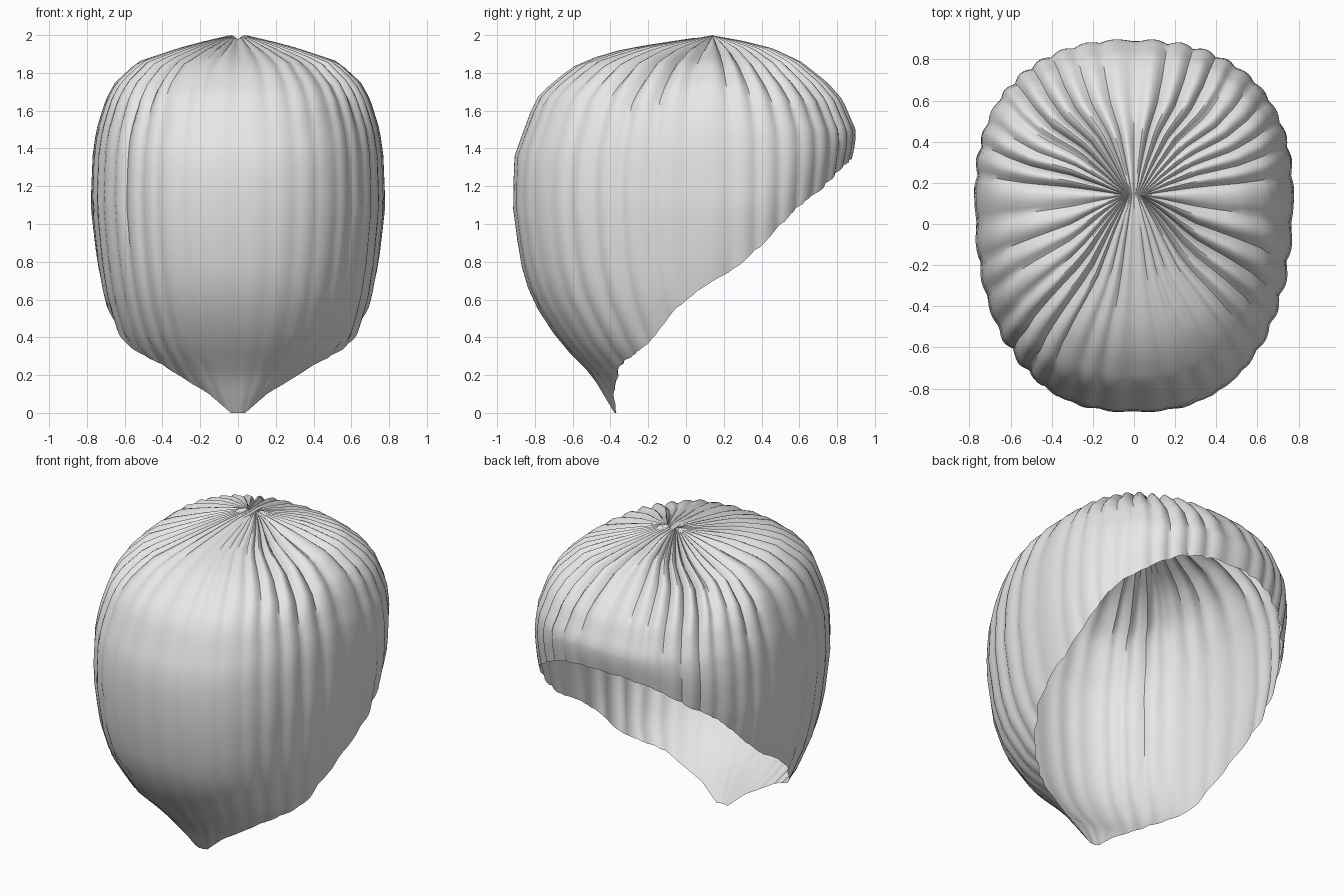
import bpy
import bmesh
import math
import random

default_cube = bpy.data.objects.get("Cube")
if default_cube:
    bpy.data.objects.remove(default_cube, do_unlink=True)

random.seed(4)
CENTRE_Y = 0.14
PLEATS = 38
STEPS = 6            # columns per pleat
COLUMNS = PLEATS * STEPS
ROWS = 26

# Height, front reach, back reach, half width
PROFILE = [
    (2.0, -.14, .14, .04), (1.97, .06, .3, .17), (1.93, .32, .46, .32),
    (1.86, .56, .61, .53), (1.75, .71, .75, .65), (1.66, .8, .83, .7),
    (1.5, .86, .9, .75), (1.36, .91, .91, .77), (1.1, .92, .91, .78),
    (.8, .88, .9, .75), (.6, .82, .85, .72), (.37, .67, .75, .65),
    (.2, .5, .6, .5), (.1, .44, .5, .35), (0, .38, .4, .2),
]
# Opening edge seen from the side: height, y
OPENING = [
    (0, -.375), (.1, -.39), (.25, -.36), (.37, -.2), (.53, -.08), (.65, .06),
    (.77, .27), (.88, .4), (1.08, .6), (1.2, .76), (1.31, .87), (1.36, .93),
]


def lerp(a, b, t):
    return a + (b - a) * t


def section(s):
    """Profile row at s, running from the crown down to the tip."""
    f = s * (len(PROFILE) - 1)
    i = min(int(f), len(PROFILE) - 2)
    return [lerp(a, b, f - i) for a, b in zip(PROFILE[i], PROFILE[i + 1])]


def opening_y(z):
    for (z0, y0), (z1, y1) in zip(OPENING, OPENING[1:]):
        if z <= z1:
            return lerp(y0, y1, (z - z0) / (z1 - z0))
    return 2


def signed_power(v, e):
    return math.copysign(abs(v) ** e, v)


def hull_point(angle, s):
    """Smooth hood surface, angle zero facing the front."""
    z, front, back, half = section(s)
    e = 2 / (2 + .4 * min(1, z / .8))
    side = signed_power(math.sin(angle), e)
    along = signed_power(math.cos(angle), e)
    reach = front + CENTRE_Y if along > 0 else back - CENTRE_Y
    return half * side, CENTRE_Y - reach * along, z


def edge_parameter(angle):
    """How far down the surface runs before it meets the opening."""
    last = 0
    for k in range(1, 401):
        s = k / 400
        x, y, z = hull_point(angle, s)
        if y > opening_y(z) + .006:
            return last
        last = s
    return 1


# Pleat depths, shallower across the broad front panel
depths = []
for p in range(PLEATS):
    facing = math.cos(p / PLEATS * math.tau)
    depths.append(random.uniform(.6, 1.3) * (.4 if facing > .85 else 1))


def valley(column):
    """Sharp crease between rounded pleats: one in the crease, zero on top."""
    p, step = divmod(column, STEPS)
    ridge = abs(math.sin(math.pi * step / STEPS))
    depth = depths[p] if step else min(depths[p], depths[p - 1])
    return (1 - ridge) * depth


bm = bmesh.new()
grid = []
for c in range(COLUMNS):
    angle = c / COLUMNS * math.tau
    end = edge_parameter(angle)
    crease = valley(c)
    line = []
    for r in range(ROWS + 1):
        t = r / ROWS
        x, y, z = hull_point(angle, end * t)
        radius = math.hypot(x, y - CENTRE_Y)
        # Gathered folds on the crown, flutes on the walls
        crown = max(0, min(1, (z - 1.45) / .4))
        shrink = 1 - crease * lerp(.02, .035, crown)
        z -= crease * crown * .035 * min(1, radius / .25)
        # Hem turns inward at the sides and back
        hem = max(0, (t - .84) / .16) ** 2
        shrink -= .04 * hem * max(0, min(1, .4 - math.cos(angle)))
        x *= shrink
        y = CENTRE_Y + (y - CENTRE_Y) * shrink
        # Small notch between the two gathers
        z -= .025 * max(0, 1 - abs(x) / .03) * max(0, 1 - radius / .1)
        line.append(bm.verts.new((x, y, z)))
    grid.append(line)

for c in range(COLUMNS):
    a, b = grid[c], grid[(c + 1) % COLUMNS]
    for r in range(ROWS):
        bm.faces.new((a[r], a[r + 1], b[r + 1], b[r]))
bmesh.ops.remove_doubles(bm, verts=bm.verts, dist=.0005)
bmesh.ops.recalc_face_normals(bm, faces=bm.faces)
# Face the outer side outward
if sum(f.normal.y * f.calc_area() for f in bm.faces if f.calc_center_median().y < -.6) > 0:
    bmesh.ops.reverse_faces(bm, faces=bm.faces)

mesh = bpy.data.meshes.new("pleated_hood")
bm.to_mesh(mesh)
bm.free()
hood = bpy.data.objects.new("pleated_hood", mesh)
bpy.context.collection.objects.link(hood)

# Plain light grey cloth
cloth = bpy.data.materials.new("light_grey_cloth")
cloth.use_nodes = True
grey = (.8, .8, .8, 1)
cloth.diffuse_color = grey
cloth.node_tree.nodes["Principled BSDF"].inputs["Base Color"].default_value = grey
mesh.materials.append(cloth)

bpy.context.view_layer.objects.active = hood
hood.select_set(True)
bpy.ops.object.shade_smooth_by_angle(angle=math.radians(50))
